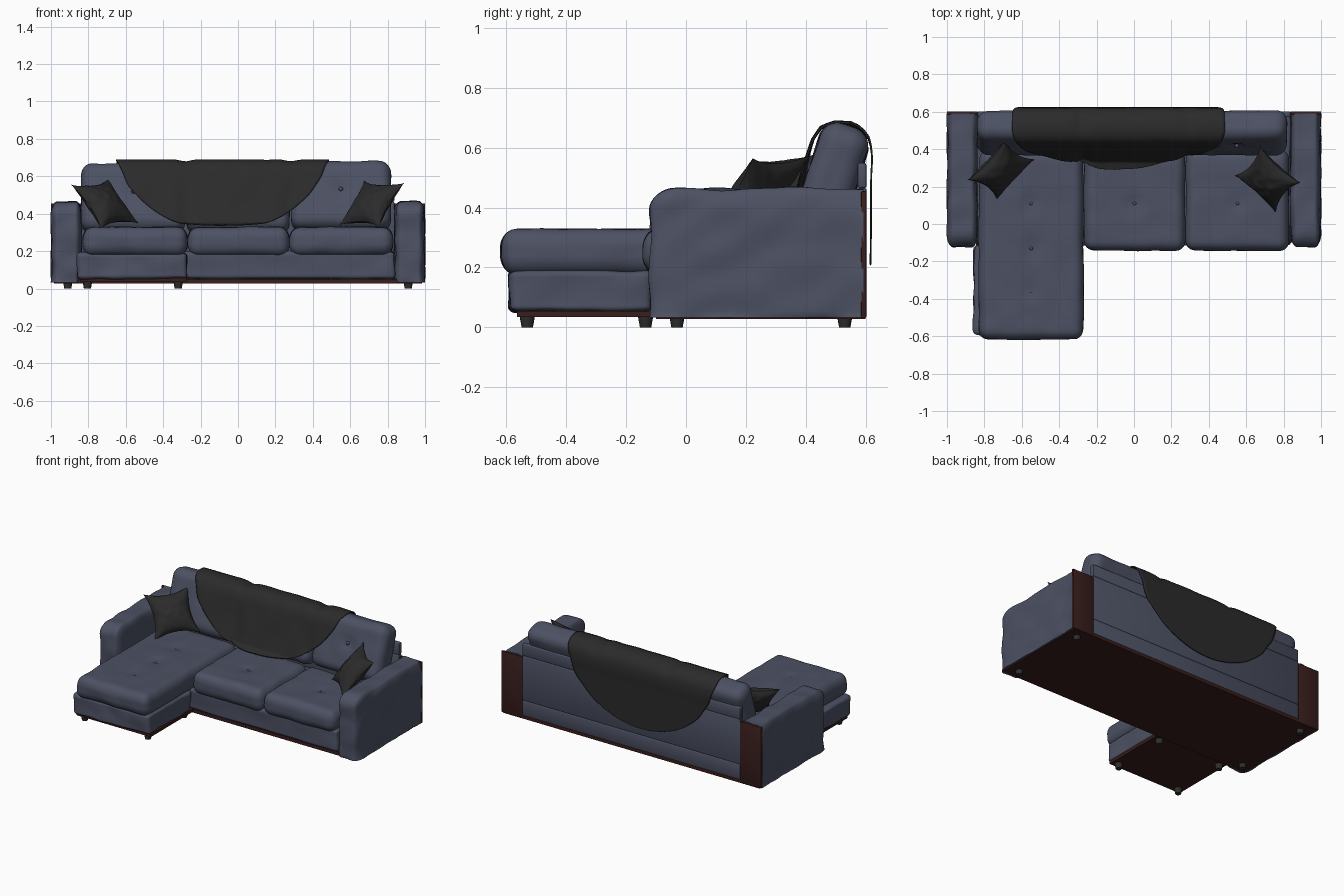
import bpy, bmesh, math
from mathutils import Vector, Matrix, noise

if "Cube" in bpy.data.objects:
    bpy.data.objects.remove(bpy.data.objects["Cube"])


def material(name, rgb):
    m = bpy.data.materials.new(name)
    m.diffuse_color = (*rgb, 1)
    m.use_nodes = True
    m.node_tree.nodes["Principled BSDF"].inputs["Base Color"].default_value = m.diffuse_color
    return m


FABRIC = material("blue grey fabric", (0.073, 0.083, 0.125))
BLACK = material("black cloth", (0.024, 0.024, 0.024))
WOOD = material("dark brown wood", (0.040, 0.013, 0.012))
LEG = material("black legs", (0.028, 0.028, 0.028))


def finish(name, bm, mat, smooth=True):
    bmesh.ops.recalc_face_normals(bm, faces=bm.faces)
    me = bpy.data.meshes.new(name)
    bm.to_mesh(me)
    bm.free()
    me.materials.append(mat)
    if smooth:
        me.shade_smooth()
        me.set_sharp_from_angle(angle=math.radians(45))
    ob = bpy.data.objects.new(name, me)
    bpy.context.collection.objects.link(ob)
    return ob


def box(name, lo, hi, mat, bevel=0.0):
    bm = bmesh.new()
    bmesh.ops.create_cube(bm, size=1)
    lo, hi = Vector(lo), Vector(hi)
    for v in bm.verts:
        v.co = (lo + hi) / 2 + v.co * (hi - lo)
    if bevel:
        bmesh.ops.bevel(bm, geom=bm.edges[:], offset=bevel, segments=2, affect='EDGES', profile=0.5)
    return finish(name, bm, mat, bevel > 0)


def soft_box(name, lo, hi, radii, cuts=24, wrinkle=0.005, dents=(), dent_dir=(0, 0, -1),
             tilt=0.0, max_y=None, min_z=None):
    """Upholstered rounded box with slight wrinkles, button dents and an optional lean."""
    lo, hi, r = Vector(lo), Vector(hi), Vector(radii)
    mid, h = (lo + hi) / 2, (hi - lo) / 2
    bm = bmesh.new()
    bmesh.ops.create_cube(bm, size=2)
    bmesh.ops.subdivide_edges(bm, edges=bm.edges[:], cuts=cuts, use_grid_fill=True)
    push = Vector(dent_dir)
    lean = Matrix.Rotation(tilt, 3, 'X')
    for v in bm.verts:
        p = Vector([math.sin(c * math.pi / 2) * e for c, e in zip(v.co, h)])
        q = Vector([max(-(e - s), min(e - s, c)) for c, e, s in zip(p, h, r)])
        n = Vector([(a - b) / s for a, b, s in zip(p, q, r)]).normalized()
        p = q + Vector([a * s for a, s in zip(n, r)])
        w = p + mid
        fold = noise.noise(Vector((w.x * 9, w.y * 6 + w.z * 5, w.z * 9 - w.y * 7)))
        p += n * (wrinkle * (fold - 0.3))
        for d in dents:
            p += push * 0.016 * math.exp(-((p + mid - Vector(d)).length / 0.04) ** 2)
        p = lean @ p + mid
        if max_y is not None:
            p.y = min(p.y, max_y)
        if min_z is not None:
            p.z = max(p.z, min_z)
        v.co = p
    return finish(name, bm, FABRIC)


def button(name, pos):
    bm = bmesh.new()
    bmesh.ops.create_uvsphere(bm, u_segments=12, v_segments=8, radius=0.012,
                              matrix=Matrix.Translation(pos))
    finish(name, bm, FABRIC)


# Arms with wooden back panels
for side, s in (("left", -1), ("right", 1)):
    xs = sorted((s * 0.835, s * 1.0))
    soft_box(side + "_arm", (xs[0], -0.122, -0.08), (xs[1], 0.70, 0.465), (0.035, 0.085, 0.075),
             cuts=32, wrinkle=0.010, max_y=0.592, min_z=0.032)
    box(side + "_arm_back_panel", (xs[0], 0.585, 0.032), (xs[1], 0.602, 0.455), WOOD, 0.004)

# Base frames
box("main_bottom_board", (-0.985, -0.10, 0.028), (0.985, 0.60, 0.052), WOOD)
box("chaise_bottom_board", (-0.845, -0.565, 0.035), (-0.275, -0.10, 0.055), WOOD)
soft_box("main_seat_base", (-0.84, -0.115, 0.05), (0.84, 0.585, 0.20), (0.02, 0.025, 0.02), wrinkle=0.008)
soft_box("chaise_base", (-0.86, -0.592, 0.05), (-0.27, -0.11, 0.192), (0.03, 0.03, 0.02), wrinkle=0.010)

# Seat cushions with buttons
soft_box("chaise_cushion", (-0.83, -0.62, 0.175), (-0.268, 0.40, 0.33), (0.055, 0.055, 0.065), cuts=32,
         dents=[(-0.55, y, 0.33) for y in (0.11, -0.13, -0.36)])
for y in (0.11, -0.13, -0.36):
    button("chaise_button", (-0.55, y, 0.309))
for name, x0, x1 in (("middle", -0.27, 0.275), ("right", 0.275, 0.83)):
    x = (x0 + x1) / 2
    soft_box(name + "_seat_cushion", (x0, -0.145, 0.175), (x1, 0.40, 0.33), (0.055, 0.055, 0.065),
             dents=[(x, 0.11, 0.33)])
    button(name + "_seat_button", (x, 0.11, 0.309))

# Leaning back cushions
TILT = math.radians(-17)
for name, x0, x1, dz in (("left", -0.84, -0.28, 0), ("middle", -0.28, 0.28, 0), ("right", 0.28, 0.82, 0.012)):
    x, zc = (x0 + x1) / 2, 0.48 + dz
    soft_box(name + "_back_cushion", (x0, 0.402, zc - 0.19), (x1, 0.572, zc + 0.19), (0.06, 0.065, 0.065),
             tilt=TILT, dents=[(x, 0.402, zc + 0.02)], dent_dir=(0, 1, 0))
    button(name + "_back_button", (x, 0.418, zc + 0.04))

# Upholstered rear panel in three bands
for name, z0, z1 in (("lower", 0.05, 0.155), ("middle", 0.155, 0.465), ("upper", 0.465, 0.548)):
    box(name + "_rear_panel", (-0.836, 0.572, z0), (0.836, 0.602, z1), FABRIC, 0.006)

# Tapered round legs
for x, y in ((-0.91, -0.03), (0.91, -0.03), (-0.91, 0.53), (0.91, 0.53),
             (-0.805, -0.53), (-0.32, -0.53), (-0.805, -0.135), (-0.32, -0.135)):
    bm = bmesh.new()
    bmesh.ops.create_cone(bm, cap_ends=True, segments=16, radius1=0.019, radius2=0.026, depth=0.04,
                          matrix=Matrix.Translation((x, y, 0.02)))
    finish("leg", bm, LEG)

# Round throw draped over the back: (y, z) path from rear hem to front hem
BACK = [(0.616, 0.21), (0.618, 0.35), (0.618, 0.5), (0.622, 0.57), (0.614, 0.63), (0.585, 0.668), (0.55, 0.684)]
FRONT = [(0.55, 0.684), (0.50, 0.687), (0.455, 0.672), (0.428, 0.632), (0.395, 0.53), (0.362, 0.42),
         (0.338, 0.352), (0.295, 0.338)]


def along(path, t):
    pts = [Vector((0, *p)) for p in path]
    lens = [(b - a).length for a, b in zip(pts, pts[1:])]
    d = t * sum(lens)
    for a, b, l in zip(pts, pts[1:], lens):
        if d <= l + 1e-9:
            return a.lerp(b, d / l)
        d -= l
    return pts[-1]


bm = bmesh.new()
bmesh.ops.create_grid(bm, x_segments=60, y_segments=60, size=1)
for v in bm.verts:
    a, b = v.co.x, math.sin(v.co.y * math.pi / 2)
    p = along(BACK, 1 + b) if b < 0 else along(FRONT, b)
    x = -0.083 + 0.568 * a * math.sqrt(max(0.0, 1 - b * b))
    x += 0.012 * noise.noise(Vector((a * 2, b * 5, 3)))
    sag = 0.014 * math.exp(-((abs(x) - 0.28) / 0.035) ** 2)
    fold = 0.007 * noise.noise(Vector((x * 9, b * 3, 0)))
    if b > 0:
        p.y += sag * b - fold * min(1, b * 3) - 0.003
    top = max(0, 1 - abs(b) * 3)
    p.z += fold * 0.5 * top - sag * top
    v.co = (x, p.y, p.z)
bmesh.ops.remove_doubles(bm, verts=bm.verts[:], dist=0.0005)
throw = finish("throw_blanket", bm, BLACK)
mod = throw.modifiers.new("thickness", 'SOLIDIFY')
mod.thickness = 0.006
mod.offset = 0


# Scatter pillows with pinched corners
def pillow(name, centre, u, v):
    u, v, c = Vector(u), Vector(v), Vector(centre)
    n = u.cross(v).normalized()
    bm = bmesh.new()
    for side in (-1, 1):
        new = bmesh.ops.create_grid(bm, x_segments=24, y_segments=24, size=1)["verts"]
        for w in new:
            a, b = w.co.x, w.co.y
            fat = 0.062 * max(0.0, (1 - a * a) * (1 - b * b)) ** 0.55
            fat *= 1 + 0.15 * noise.noise(Vector((a * 3, b * 3, side)))
            pa, pb = a * (1 - 0.2 * (1 - b * b)), b * (1 - 0.2 * (1 - a * a))
            w.co = c + u * pa + v * pb + n * side * fat
    bmesh.ops.remove_doubles(bm, verts=bm.verts[:], dist=0.0003)
    finish(name, bm, BLACK)


pillow("left_pillow", (-0.712, 0.29, 0.452), (0.1, 0.107, 0.015), (-0.08, 0.052, 0.118))
pillow("right_pillow", (0.715, 0.24, 0.452), (-0.108, 0.098, 0.005), (0.067, 0.08, 0.118))
